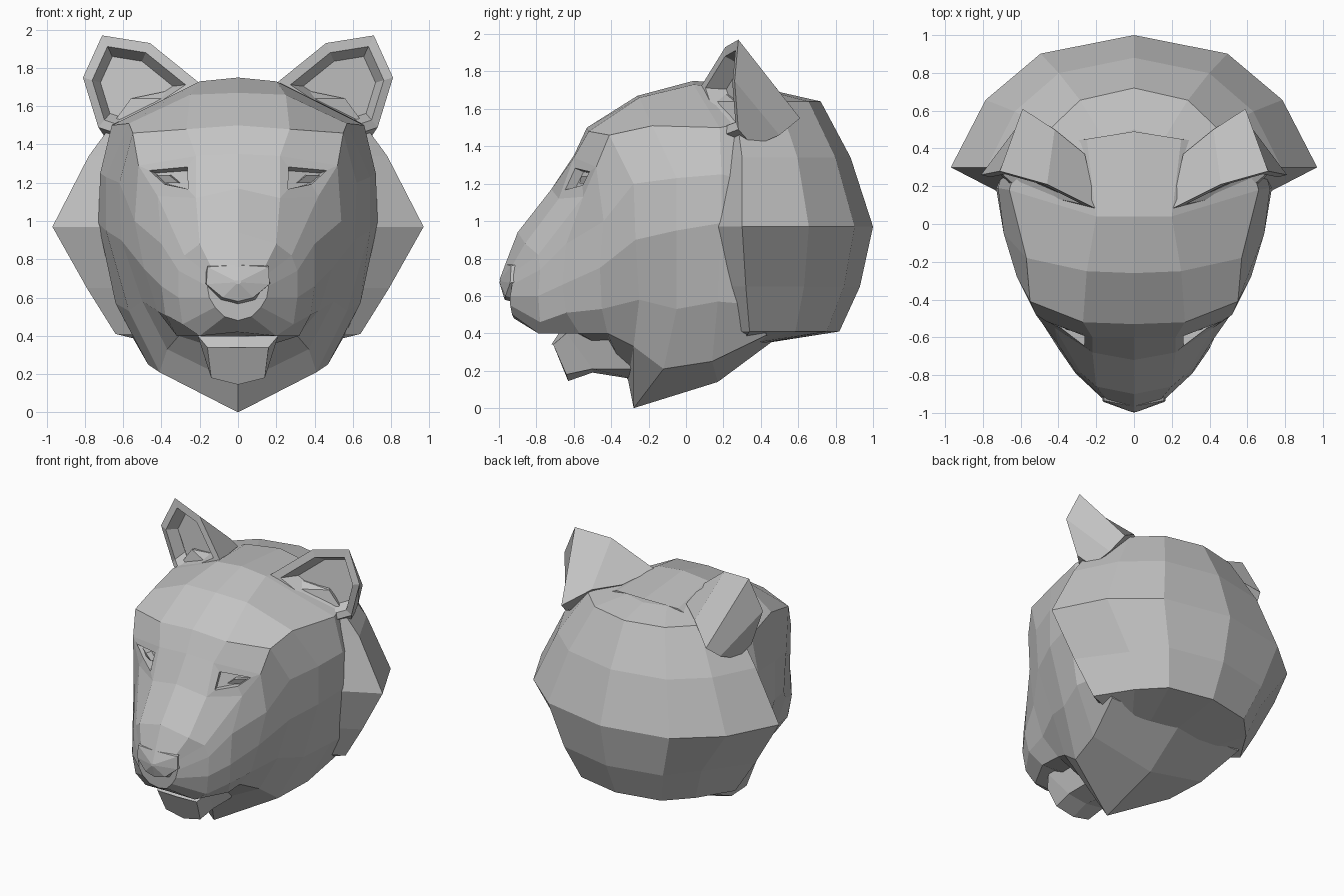
import bpy
import bmesh
from mathutils import Vector

default_cube = bpy.data.objects.get("Cube")
if default_cube:
    bpy.data.objects.remove(default_cube, do_unlink=True)

# One plain grey material for the whole model
grey = bpy.data.materials.new("plain grey")
grey.use_nodes = True
colour = (0.55, 0.55, 0.55, 1)
grey.diffuse_color = colour
shader = next(n for n in grey.node_tree.nodes if n.type == "BSDF_PRINCIPLED")
shader.inputs["Base Color"].default_value = colour
shader.inputs["Roughness"].default_value = 0.8


def symmetric(half_section):
    """Close a half section, running from centre to centre, across x = 0."""
    left = [Vector(point) for point in half_section]
    right = [Vector((-p.x, p.y, p.z)) for p in reversed(left[1:-1])]
    return left + right


def toward(ring, target, amount):
    """Shrink a ring toward a target point."""
    return [Vector(point).lerp(Vector(target), amount) for point in ring]


def loft(bm, rings):
    """Skin closed rings, cap both ends and return the side faces by row."""
    loops = [[bm.verts.new(point) for point in ring] for ring in rings]
    rows = []
    for first, second in zip(loops, loops[1:]):
        row = []
        for j in range(len(first)):
            k = (j + 1) % len(first)
            row.append(bm.faces.new((first[j], first[k], second[k], second[j])))
        rows.append(row)
    bm.faces.new(loops[0])
    bm.faces.new(loops[-1])
    bmesh.ops.recalc_face_normals(bm, faces=bm.faces[:])
    return rows


def finish(bm, name, mirrored=False):
    """Turn the bmesh into a flat shaded object."""
    mesh = bpy.data.meshes.new(name)
    bm.to_mesh(mesh)
    bm.free()
    mesh.materials.append(grey)
    part = bpy.data.objects.new(name, mesh)
    bpy.context.collection.objects.link(part)
    if mirrored:
        modifier = part.modifiers.new("Mirror", "MIRROR")
        modifier.use_axis[0] = True
        modifier.use_mirror_merge = False
    return part


# Face: half sections from the snout back, each from crown to throat
nose_end = [(0, -.97, .76), (.14, -.93, .76), (.15, -.93, .72), (.16, -.93, .66),
            (.15, -.94, .6), (.12, -.94, .55), (.07, -.93, .5), (0, -.92, .48)]
muzzle = [(0, -.9, .94), (.2, -.86, .88), (.28, -.79, .82), (.31, -.78, .74),
          (.31, -.79, .6), (.29, -.78, .46), (.2, -.79, .4), (0, -.82, .42)]
cheek_front = [(0, -.72, 1.17), (.22, -.68, 1.12), (.42, -.55, 1.13), (.4, -.64, .88),
               (.4, -.66, .66), (.38, -.64, .51), (.32, -.57, .4), (0, -.6, .4)]
brow = [(0, -.6, 1.35), (.22, -.6, 1.34), (.52, -.48, 1.29), (.54, -.44, 1),
        (.49, -.46, .75), (.42, -.45, .53), (.31, -.42, .4), (0, -.4, .3)]
forehead = [(0, -.53, 1.5), (.27, -.52, 1.48), (.55, -.41, 1.46), (.62, -.28, 1.2),
            (.61, -.27, .9), (.5, -.25, .58), (.37, -.28, .33), (0, -.31, .15)]
temple = [(0, -.26, 1.67), (.25, -.25, 1.66), (.57, -.18, 1.51), (.69, -.05, 1.23),
          (.69, -.05, .95), (.57, -.05, .53), (.41, -.12, .21), (0, -.28, 0)]
crown = [(0, .04, 1.75), (.2, .04, 1.73), (.66, .18, 1.5), (.72, .19, 1.25),
         (.73, .19, .99), (.64, .17, .57), (.47, .14, .25), (0, .17, .14)]
nape = [(0, .49, 1.71), (.25, .45, 1.69), (.6, .4, 1.54), (.66, .4, 1.2),
        (.66, .4, .95), (.63, .4, .55), (.55, .43, .39), (0, .46, .355)]

bm = bmesh.new()
sections = [nose_end, muzzle, cheek_front, brow, forehead, temple, crown, nape]
rows = loft(bm, [symmetric(section) for section in sections])

# Eye sockets are sunk into the panels under the brow
sockets = [rows[2][1], rows[2][-2]]
bmesh.ops.inset_individual(bm, faces=sockets, thickness=0.072, depth=0)
bmesh.ops.inset_individual(bm, faces=sockets, thickness=0.01, depth=-0.05)
finish(bm, "face")

# Eyes: narrow almond wedges resting in the sockets
bm = bmesh.new()
eye_outline = [(.31, -.57, 1.2), (.36, -.56, 1.24), (.44, -.49, 1.24), (.41, -.51, 1.2)]
eye_back = [Vector(p) + Vector((-.02, .09, 0)) for p in eye_outline]
loft(bm, [eye_outline, eye_back])
finish(bm, "eye", mirrored=True)


# Back of head and cheek ruff: level slices, pinched in behind the lower ruff
def slice_at(height, width, back, side, pinch=.81):
    outline = [(0, 1), (.51, .86), (pinch, .51), (1, 0), (.72, -.2)]
    half = [(width * a, side + (back - side) * b, height) for a, b in outline]
    front_centre = (0, half[-1][1], height)
    return symmetric(half + [front_centre])


bm = bmesh.new()
loft(bm, [slice_at(1.69, .32, .5, .2),
          slice_at(1.64, .56, .72, .26),
          slice_at(1.34, .78, .88, .3),
          slice_at(.97, .97, 1, .3),
          slice_at(.65, .79, .93, .32, pinch=.72),
          slice_at(.41, .64, .82, .34, pinch=.76),
          slice_at(.35, .4, .44, .3)])
finish(bm, "back_of_head")

# Lower jaw and chin
bm = bmesh.new()
chin = [(0, -.72, .34), (.16, -.71, .34), (.14, -.64, .18), (0, -.63, .145)]
lip = [(0, -.68, .4), (.21, -.64, .4), (.15, -.5, .21), (0, -.5, .19)]
jaw_root = [(0, -.2, .4), (.21, -.2, .4), (.15, -.2, .21), (0, -.25, .15)]
loft(bm, [symmetric(section) for section in (chin, lip, jaw_root)])
finish(bm, "lower_jaw")

# Nose pad, drawn forward to a blunt tip
bm = bmesh.new()
pad_back = [(0, -.9, .8), (.15, -.87, .78), (.18, -.86, .68), (.1, -.89, .58), (0, -.9, .56)]
pad_front = [(0, -.965, .77), (.16, -.935, .76), (.165, -.94, .67), (.08, -.965, .6),
             (0, -.97, .58)]
tip = toward(pad_front, (0, -1, .68), .9)
loft(bm, [symmetric(section) for section in (pad_back, pad_front, tip)])
finish(bm, "nose")

# Ears: cupped front with a rim, spreading back into the skull
rim = [(.2, .08, 1.72), (.46, .21, 1.93), (.71, .28, 1.97), (.81, .26, 1.75),
       (.73, .28, 1.49), (.64, .2, 1.46), (.38, .12, 1.6)]
inner_rim = toward(rim, (.57, .2, 1.68), .2)
cup = [p + Vector((0, .09, 0)) for p in toward(rim, (.57, .2, 1.68), .38)]
root = [(.26, .37, 1.7), (.42, .5, 1.67), (.59, .61, 1.55), (.63, .5, 1.46),
        (.67, .36, 1.4), (.6, .25, 1.42), (.4, .2, 1.55)]
bm = bmesh.new()
loft(bm, [cup, inner_rim, rim, root])
finish(bm, "ear", mirrored=True)
